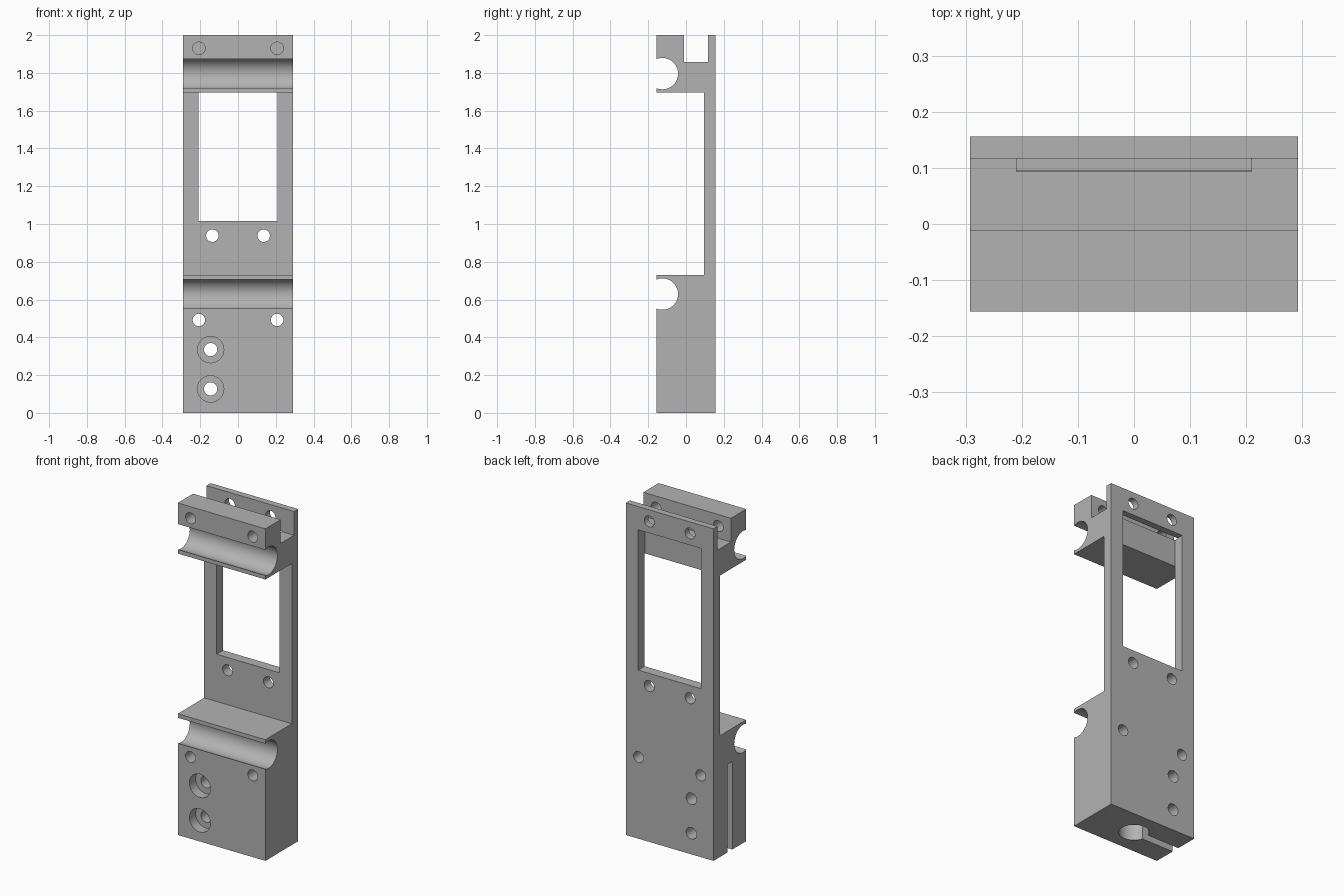
import bpy, bmesh, math
from mathutils import Matrix

if "Cube" in bpy.data.objects:
    bpy.data.objects.remove(bpy.data.objects["Cube"], do_unlink=True)

HALF_X, FRONT, BACK = 0.292, -0.156, 0.156
PLATE, SLOT_FRONT, SLOT_BACK = 0.095, -0.011, 0.117
GROOVE_Y, GROOVE_R = -0.125, 0.083

grey = bpy.data.materials.new("plain grey")
grey.use_nodes = True
grey.diffuse_color = (0.45, 0.45, 0.45, 1)
grey.node_tree.nodes["Principled BSDF"].inputs["Base Color"].default_value = (0.45, 0.45, 0.45, 1)


def make_object(name, bm):
    bmesh.ops.recalc_face_normals(bm, faces=bm.faces)
    mesh = bpy.data.meshes.new(name)
    bm.to_mesh(mesh)
    bm.free()
    mesh.materials.append(grey)
    obj = bpy.data.objects.new(name, mesh)
    bpy.context.collection.objects.link(obj)
    return obj


def groove(z, steps=36):
    """Arc of a round groove open to the front, from lower lip to upper lip."""
    mouth = math.acos((FRONT - GROOVE_Y) / GROOVE_R)
    angles = [-mouth + 2 * mouth * i / steps for i in range(steps + 1)]
    return [(GROOVE_Y + GROOVE_R * math.cos(a), z + GROOVE_R * math.sin(a)) for a in angles]


# Side profile (y, z), extruded across the width
profile = [(BACK, 0), (BACK, 2), (SLOT_BACK, 2), (SLOT_BACK, 1.857),
           (SLOT_FRONT, 1.857), (SLOT_FRONT, 2), (FRONT, 2)]
profile += reversed(groove(1.796))
profile += [(FRONT, 1.695), (PLATE, 1.695), (PLATE, 0.73), (FRONT, 0.73)]
profile += reversed(groove(0.629))
profile += [(FRONT, 0)]

bm = bmesh.new()
face = bm.faces.new([bm.verts.new((-HALF_X, y, z)) for y, z in profile])
swept = bmesh.ops.extrude_face_region(bm, geom=[face])["geom"]
bmesh.ops.translate(bm, vec=(2 * HALF_X, 0, 0),
                    verts=[v for v in swept if isinstance(v, bmesh.types.BMVert)])
bracket = make_object("clamp_bracket", bm)


def cut(bm):
    """Subtract a shape from the bracket and discard the cutter."""
    cutter = make_object("cutter", bm)
    cutter.hide_render = True
    mod = bracket.modifiers.new("cut", "BOOLEAN")
    mod.operation = "DIFFERENCE"
    mod.solver = "EXACT"
    mod.object = cutter
    bpy.context.view_layer.objects.active = bracket
    bpy.ops.object.modifier_apply(modifier=mod.name)
    bpy.data.objects.remove(cutter, do_unlink=True)


def cut_box(low, high):
    bm = bmesh.new()
    bmesh.ops.create_cube(bm, size=1)
    for v in bm.verts:
        v.co = [lo if c < 0 else hi for c, lo, hi in zip(v.co, low, high)]
    cut(bm)


def cut_hole(x, z, radius, y0, y1):
    """Round hole running front to back."""
    bm = bmesh.new()
    place = Matrix.Translation((x, (y0 + y1) / 2, z)) @ Matrix.Rotation(math.pi / 2, 4, "X")
    bmesh.ops.create_cone(bm, cap_ends=True, segments=32, radius1=radius, radius2=radius,
                          depth=y1 - y0, matrix=place)
    cut(bm)


# Window through the back plate, reaching up to the top slot
cut_box((-0.209, PLATE - 0.001, 1.015), (0.209, 0.3, 1.86))

# Paired screw holes
for side in (-1, 1):
    cut_hole(side * 0.207, 1.93, 0.033, -0.3, 0.05)
    cut_hole(side * 0.136, 1.93, 0.033, 0.05, 0.3)
    cut_hole(side * 0.136, 0.938, 0.033, 0, 0.3)
    cut_hole(side * 0.207, 0.492, 0.033, -0.3, 0.3)

# Vertical rod bore and its clamping slit on the right side
bm = bmesh.new()
bmesh.ops.create_cone(bm, cap_ends=True, segments=48, radius1=GROOVE_R, radius2=GROOVE_R,
                      depth=0.634, matrix=Matrix.Translation((0, 0, 0.217)))
cut(bm)
cut_box((-0.4, -0.024, -0.1), (-0.03, 0.024, 0.53))

# Counterbored clamping bolts
for z in (0.127, 0.335):
    cut_hole(-0.145, z, 0.035, -0.3, 0.3)
    cut_hole(-0.145, z, 0.07, -0.3, FRONT + 0.06)

bpy.ops.object.select_all(action="DESELECT")
bracket.select_set(True)
bpy.context.view_layer.objects.active = bracket
bpy.ops.object.shade_smooth_by_angle(angle=math.radians(30))
